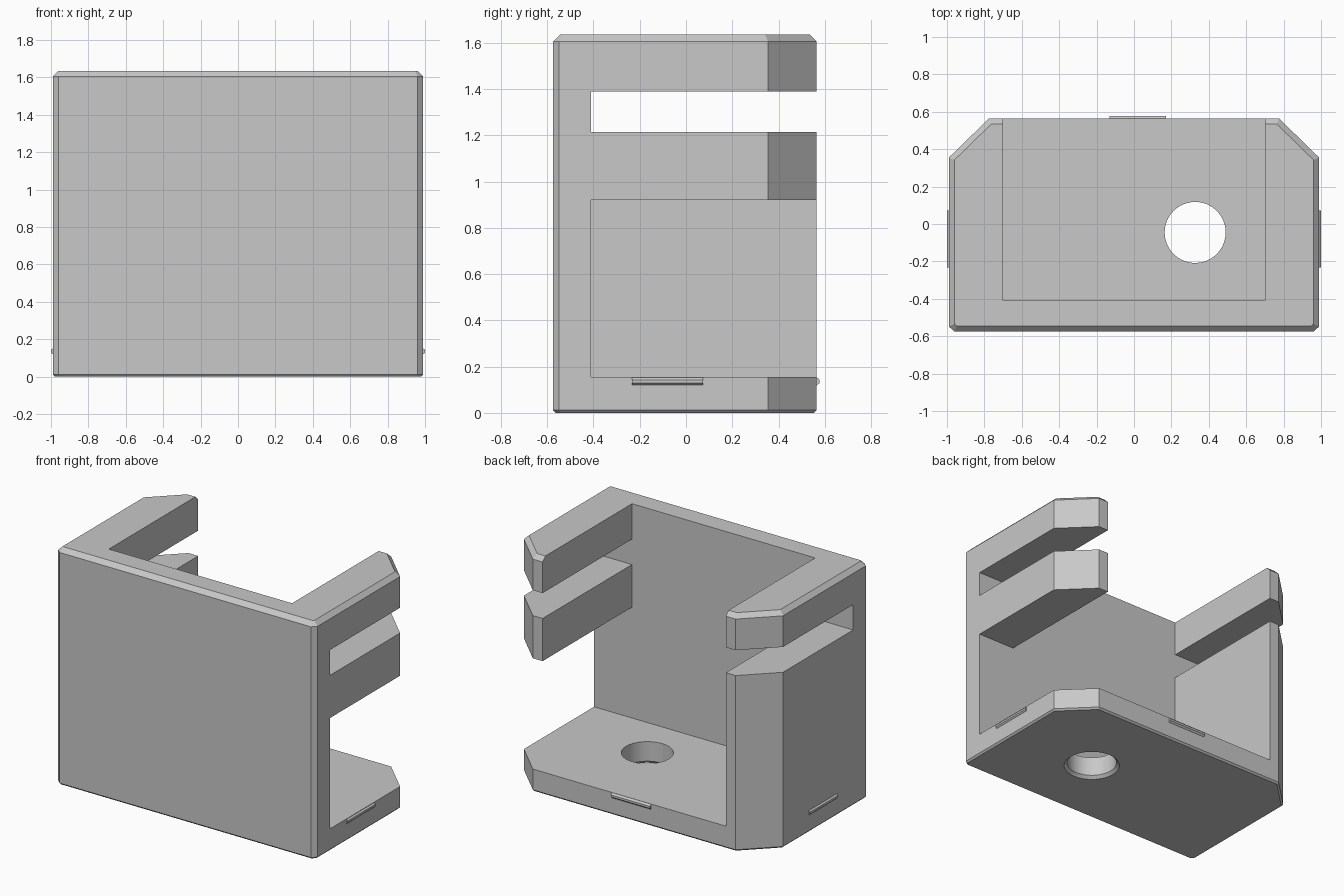
import bpy, bmesh, math
from mathutils import Matrix, Vector

if "Cube" in bpy.data.objects:
    bpy.data.objects.remove(bpy.data.objects["Cube"])

GREY = (0.58, 0.58, 0.58, 1)
grey = bpy.data.materials.new("light_grey")
grey.use_nodes = True
grey.diffuse_color = GREY
grey.node_tree.nodes["Principled BSDF"].inputs["Base Color"].default_value = GREY

HEIGHT, FLOOR, WALL_IN, FRONT_IN = 1.635, 0.155, 0.70, -0.41


def make_object(name, bm):
    bmesh.ops.recalc_face_normals(bm, faces=bm.faces)
    mesh = bpy.data.meshes.new(name)
    bm.to_mesh(mesh)
    bm.free()
    mesh.materials.append(grey)
    obj = bpy.data.objects.new(name, mesh)
    bpy.context.collection.objects.link(obj)
    return obj


def prism(points, offset):
    """Extrude a closed 3D outline along a vector."""
    bm = bmesh.new()
    face = bm.faces.new([bm.verts.new(p) for p in points])
    out = bmesh.ops.extrude_face_region(bm, geom=[face], use_keep_orig=True)
    verts = [g for g in out["geom"] if isinstance(g, bmesh.types.BMVert)]
    bmesh.ops.translate(bm, verts=verts, vec=offset)
    bmesh.ops.recalc_face_normals(bm, faces=bm.faces)
    return bm


def box(name, x0, x1, y0, y1, z0, z1):
    outline = [(x0, y0, z0), (x1, y0, z0), (x1, y1, z0), (x0, y1, z0)]
    return make_object(name, prism(outline, (0, 0, z1 - z0)))


def cone(name, x, y, z0, z1, r0, r1):
    bm = bmesh.new()
    bmesh.ops.create_cone(bm, cap_ends=True, segments=64, radius1=r0, radius2=r1,
                          depth=z1 - z0,
                          matrix=Matrix.Translation((x, y, (z0 + z1) / 2)))
    return make_object(name, bm)


def cut(target, cutter):
    cutter.hide_render = True
    mod = target.modifiers.new("cut", "BOOLEAN")
    mod.operation, mod.solver, mod.object = "DIFFERENCE", "EXACT", cutter
    bpy.context.view_layer.objects.active = target
    bpy.ops.object.modifier_apply(modifier=mod.name)
    bpy.data.objects.remove(cutter)


# Outer block: clipped back corners, small front chamfers
half = [(0.96, -0.575), (0.99, -0.548), (0.99, 0.355), (0.775, 0.565)]
outline = half + [(-x, y) for x, y in reversed(half)]
bm = prism([(x, y, 0) for x, y in outline], (0, 0, HEIGHT))

# Chamfer the top and bottom rims
for level, width in ((HEIGHT, 0.03), (0, 0.012)):
    rim = [e for e in bm.edges if all(abs(v.co.z - level) < 1e-4 for v in e.verts)]
    bmesh.ops.bevel(bm, geom=rim, offset=width, segments=1, affect="EDGES",
                    offset_type="OFFSET")
body = make_object("holder_body", bm)

# Cavity open to the top and back, slot through both sides, window in the left wall
cut(body, box("cavity_cutter", -WALL_IN, WALL_IN, FRONT_IN, 1, FLOOR, 2))
cut(body, box("slot_cutter", -1.5, 1.5, FRONT_IN, 1, 1.215, 1.39))
cut(body, box("window_cutter", 0.5, 1.5, FRONT_IN, 1, FLOOR, 0.92))

# Floor hole with a countersunk underside
cut(body, cone("hole_cutter", 0.327, -0.045, -0.1, 0.4, 0.163, 0.163))
cut(body, cone("countersink_cutter", 0.327, -0.045, -0.02, 0.02, 0.203, 0.163))


def catch(name, centre, out, length):
    """Thin ridge with a tapered profile standing out of a wall."""
    centre, out = Vector(centre), Vector(out)
    along = out.cross(Vector((0, 0, 1)))
    profile = [(-0.01, -0.018), (0, -0.018), (0.012, -0.007),
               (0.012, 0.007), (0, 0.018), (-0.01, 0.018)]
    points = [centre + out * d + Vector((0, 0, h)) - along * length / 2
              for d, h in profile]
    return make_object(name, prism(points, along * length))


# Snap ridges on both sides and the back of the floor
catch("left_catch", (0.988, -0.08, 0.136), (1, 0, 0), 0.305)
catch("right_catch", (-0.988, -0.08, 0.136), (-1, 0, 0), 0.305)
catch("back_catch", (0.02, 0.565, 0.136), (0, 1, 0), 0.30)

# Smooth only the round hole
bpy.ops.object.select_all(action="DESELECT")
body.select_set(True)
bpy.context.view_layer.objects.active = body
bpy.ops.object.shade_smooth_by_angle(angle=math.radians(20))
